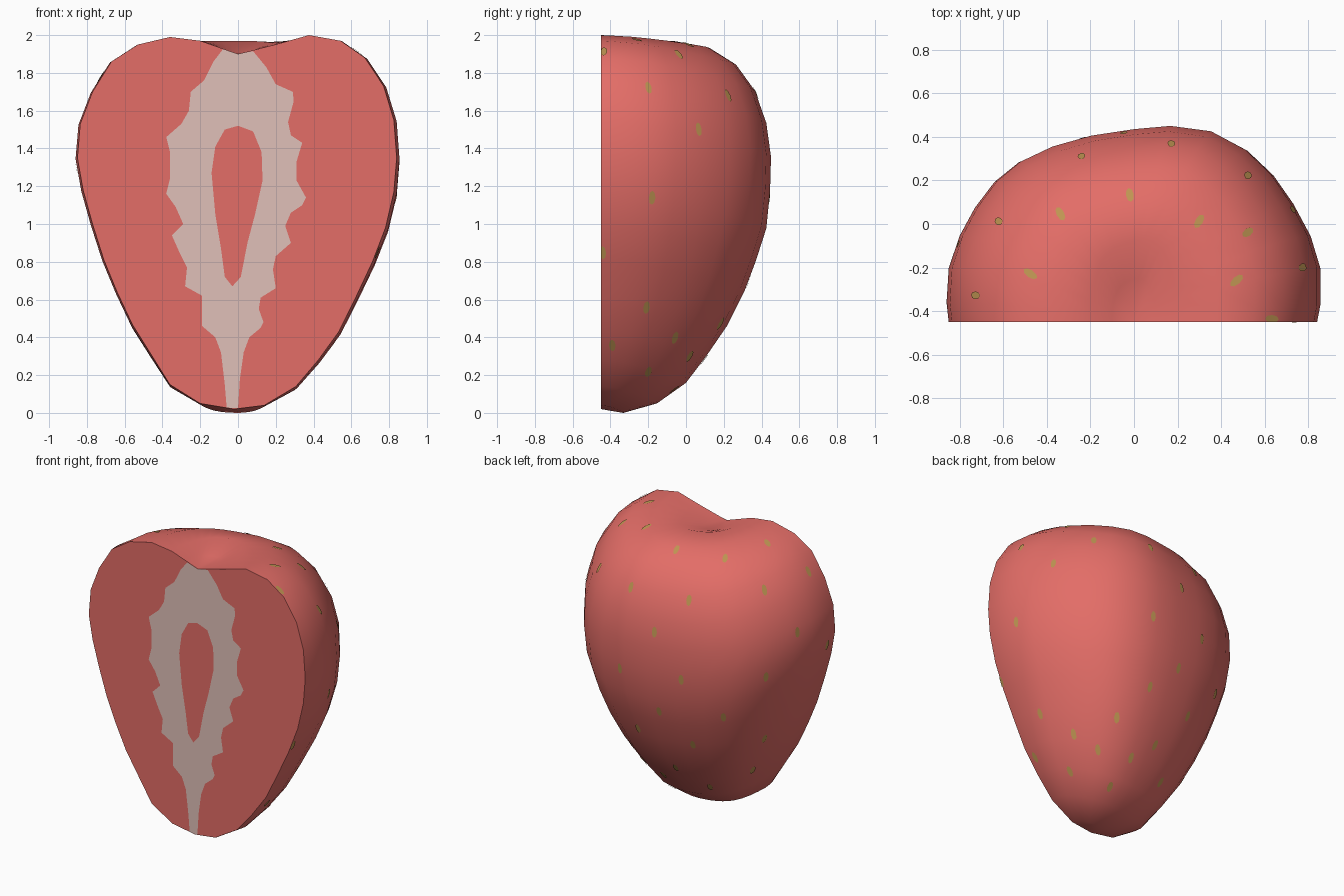
import bpy, bmesh, math
from mathutils import Vector
from mathutils.bvhtree import BVHTree

if "Cube" in bpy.data.objects:
    bpy.data.objects.remove(bpy.data.objects["Cube"])


def material(name, rgb):
    lin = [((c / 255 + 0.055) / 1.055) ** 2.4 for c in rgb]
    m = bpy.data.materials.new(name)
    m.diffuse_color = (*lin, 1)
    m.use_nodes = True
    m.node_tree.nodes["Principled BSDF"].inputs["Base Color"].default_value = m.diffuse_color
    return m


RED = material("berry red", (227, 109, 103))
CREAM = material("core cream", (224, 192, 184))
GOLD = material("seed gold", (190, 148, 82))


def make_object(name, bm, mat):
    me = bpy.data.meshes.new(name)
    bm.to_mesh(me)
    ob = bpy.data.objects.new(name, me)
    bpy.context.collection.objects.link(ob)
    me.materials.append(mat)
    return ob


CUT = -0.45  # y of the sliced front face

# Half plan outline, right to left
PLAN = [(.84, -.45), (.855, -.37), (.855, -.2), (.81, -.05), (.73, .1), (.64, .23),
        (.52, .345), (.36, .43), (.17, .455), (0, .44), (-.2, .41), (-.38, .36),
        (-.53, .29), (-.64, .2), (-.73, .08), (-.8, -.05), (-.85, -.2),
        (-.86, -.36), (-.85, -.45)]
# Profiles (distance from axis, height), bottom to top
LEFT = [(.2, .05), (.36, .15), (.46, .31), (.56, .47), (.64, .64), (.71, .81), (.77, 1.0),
        (.82, 1.18), (.85, 1.35), (.835, 1.53), (.77, 1.7), (.67, 1.86), (.53, 1.95),
        (.36, 1.99), (.2, 1.97), (.1, 1.935)]
RIGHT = [(.14, .04), (.31, .14), (.43, .28), (.54, .43), (.63, .61), (.72, .8), (.79, .98),
         (.835, 1.17), (.85, 1.35), (.835, 1.55), (.78, 1.73), (.68, 1.88), (.55, 1.97),
         (.38, 2.0), (.2, 1.95), (.1, 1.925)]
BACK = [(.12, 0), (.3, .05), (.45, .155), (.56, .3), (.67, .46), (.76, .64), (.82, .8),
        (.875, .97), (.895, 1.17), (.9, 1.35), (.875, 1.53), (.815, 1.7), (.715, 1.84),
        (.575, 1.93), (.38, 1.97), (.2, 1.91)]

# Berry half: rings blended between the three profiles
bm = bmesh.new()
low = bm.verts.new((-.02, CUT, .02))
high = bm.verts.new((0, CUT, 1.9))
n = len(PLAN)
rings = []
for l, r, b in zip(LEFT, RIGHT, BACK):
    ring = []
    for j, (px, py) in enumerate(PLAN):
        side = r if px > 0 else l
        t = math.pi * j / (n - 1)
        mix = (1 + math.cos(t)) / 2
        zs = r[1] * mix + l[1] * (1 - mix)
        w = math.sin(t) ** 2
        ring.append(bm.verts.new((side[0] * px / .85, CUT + b[0] * (py - CUT) / .905,
                                  zs * (1 - w) + b[1] * w)))
    rings.append(ring)
for a, b in zip(rings, rings[1:]):
    for j in range(n - 1):
        bm.faces.new((a[j], a[j + 1], b[j + 1], b[j]))
for j in range(n - 1):
    bm.faces.new((low, rings[0][j + 1], rings[0][j]))
    bm.faces.new((high, rings[-1][j], rings[-1][j + 1]))
bm.faces.new([low] + [r[0] for r in rings] + [high] + [r[-1] for r in reversed(rings)])
bmesh.ops.recalc_face_normals(bm, faces=bm.faces)
berry = make_object("berry_half", bm, RED)
bpy.context.view_layer.objects.active = berry
berry.select_set(True)
bpy.ops.object.shade_smooth_by_angle(angle=math.radians(50))
tree = BVHTree.FromBMesh(bm)


# Core patches: thin plates on the sliced face
def plate(name, pts, y, mat):
    pb = bmesh.new()
    f = pb.faces.new([pb.verts.new((x, y, z)) for x, z in pts])
    f.normal_update()
    if f.normal.y > 0:
        f.normal_flip()
    make_object(name, pb, mat)


CORE_RIGHT = [(0, 1.9), (.08, 1.915), (.15, 1.83), (.2, 1.74), (.29, 1.7), (.295, 1.65),
              (.265, 1.54), (.28, 1.47), (.34, 1.43), (.31, 1.33), (.31, 1.23), (.36, 1.14),
              (.34, 1.1), (.28, 1.06), (.25, .99), (.28, .9), (.2, .83), (.185, .76),
              (.2, .66), (.12, .61), (.11, .55), (.135, .48), (.12, .45), (.06, .4),
              (.03, .32), (.01, .18), (0, .025)]
CORE_LEFT = [(-.06, .028), (-.07, .15), (-.09, .32), (-.12, .4), (-.19, .46), (-.19, .62),
             (-.28, .67), (-.27, .77), (-.31, .85), (-.35, .94), (-.29, 1.0), (-.33, 1.09),
             (-.38, 1.16), (-.36, 1.24), (-.36, 1.38), (-.38, 1.46), (-.3, 1.53),
             (-.26, 1.6), (-.25, 1.7), (-.18, 1.76), (-.13, 1.86), (-.08, 1.925)]
plate("pale_core", CORE_RIGHT + CORE_LEFT, CUT - .003, CREAM)
plate("inner_heart", [(0, 1.52), (.08, 1.49), (.125, 1.38), (.13, 1.23), (.09, 1.05), (.05, .9),
                      (.015, .72), (-.03, .67), (-.07, .72), (-.09, .87), (-.12, 1.05),
                      (-.14, 1.27), (-.12, 1.41), (-.07, 1.5)], CUT - .006, RED)

# Seeds: cast onto the skin from a viewing direction (azimuth, elevation)
SEEDS = [
    (-35, 24, [(-.25, .93), (-.06, .79), (.25, .735), (.52, .83), (-.35, .55), (.02, .47),
               (.5, .535), (.78, .65), (-.2, .265), (.71, .265), (.9, .18), (-.42, .03),
               (-.03, -.04), (.51, -.02), (-.17, -.245), (.24, -.28), (.5, -.42),
               (.045, -.46), (-.065, -.61), (.425, -.625), (.155, -.735)]),
    (90, 0, [(-.2, .72), (-.18, .14), (-.44, -.15), (-.39, -.64), (-.21, -.44), (.065, .5),
             (-.06, -.6), (-.2, -.78)]),
    (180, 90, [(.47, -.26), (.28, .03), (.52, -.04), (.63, -.435), (.52, .22), (-.73, -.3),
               (-.5, -.2)]),
    (40, -19, [(-.61, -.265), (-.11, -.39), (.1, -.18), (.13, -.465), (-.23, -.59),
               (-.02, -.63), (-.43, -.63), (-.4, -.81), (-.155, -.81), (.15, .38)]),
]
sb = bmesh.new()
placed = []
for az, el, spots in SEEDS:
    a, e = math.radians(az), math.radians(el)
    flat = Vector((math.sin(a), math.cos(a), 0))
    right = Vector((-flat.y, flat.x, 0))
    cam = flat * math.cos(e) + Vector((0, 0, math.sin(e)))
    up = cam.cross(right)
    for u, v in spots:
        hit, nor, _, _ = tree.ray_cast(Vector((0, 0, 1)) + right * u + up * v + cam * 5, -cam)
        if hit is None or nor.y < -.95 or any((hit - p).length < .14 for p in placed):
            continue
        placed.append(hit)
        long = Vector((0, 0, 1)) - nor * nor.z
        long.normalize()
        wide = long.cross(nor)
        ring = []
        for k in range(8):
            t = math.tau * k / 8
            p = hit + long * .038 * math.cos(t) + wide * .018 * math.sin(t)
            p.y = max(p.y, CUT)
            q, qn, _, _ = tree.find_nearest(p)
            ring.append(sb.verts.new((q if qn.y > -.95 else p) + nor * .005))
        f = sb.faces.new(ring)
        f.normal_update()
        if f.normal.dot(nor) < 0:
            f.normal_flip()
make_object("seeds", sb, GOLD)
